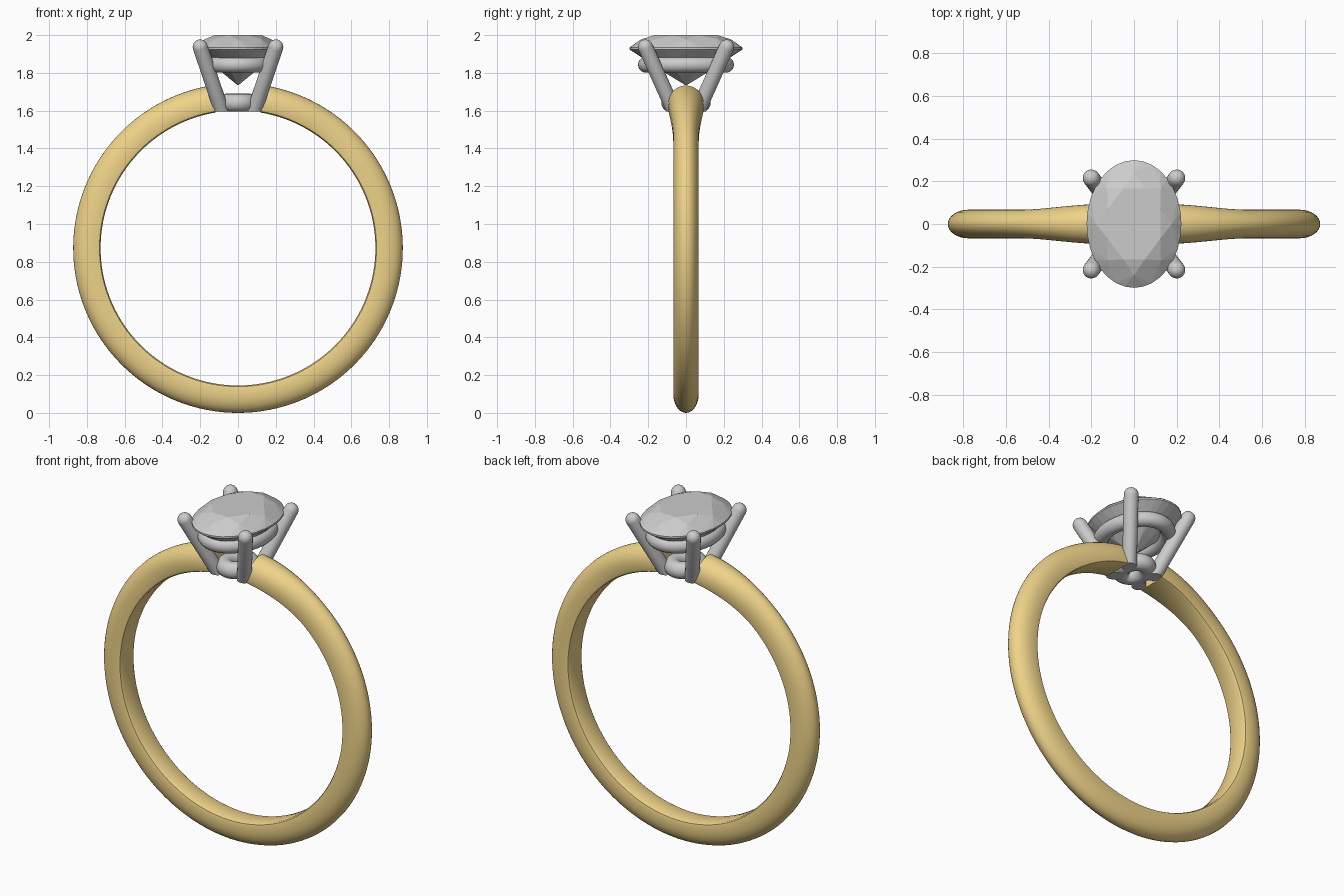
import bpy, bmesh
from math import sin, cos, pi
from mathutils import Vector

if "Cube" in bpy.data.objects:
    bpy.data.objects.remove(bpy.data.objects["Cube"])

FLOOR = 1.596   # underside of the setting, level with the finger hole

gold = bpy.data.materials.new("gold")
gold.diffuse_color = (0.86, 0.65, 0.25, 1)
gold.use_nodes = True
gold.node_tree.nodes["Principled BSDF"].inputs["Base Color"].default_value = gold.diffuse_color


def finish(name, bm, smooth=True, trim=False, mat=None):
    if trim:
        geom = bm.verts[:] + bm.edges[:] + bm.faces[:]
        cut = bmesh.ops.bisect_plane(bm, geom=geom, plane_co=(0, 0, FLOOR),
                                     plane_no=(0, 0, -1), clear_outer=True)
        edges = [e for e in cut["geom_cut"] if isinstance(e, bmesh.types.BMEdge)]
        if trim == "ring":
            bmesh.ops.bridge_loops(bm, edges=edges)
        else:
            bmesh.ops.contextual_create(bm, geom=edges)
    bmesh.ops.recalc_face_normals(bm, faces=bm.faces[:])
    me = bpy.data.meshes.new(name)
    bm.to_mesh(me)
    bm.free()
    ob = bpy.data.objects.new(name, me)
    bpy.context.collection.objects.link(ob)
    if mat:
        me.materials.append(mat)
    if smooth:
        bpy.ops.object.select_all(action='DESELECT')
        ob.select_set(True)
        bpy.context.view_layer.objects.active = ob
        bpy.ops.object.shade_smooth_by_angle(angle=0.6)
    return ob


def loft(rings, closed=False):
    bm = bmesh.new()
    vs = [[bm.verts.new(p) for p in r] for r in rings]
    n, m = len(vs), len(vs[0])
    for i in range(n if closed else n - 1):
        a, b = vs[i], vs[(i + 1) % n]
        for j in range(m):
            k = (j + 1) % m
            bm.faces.new((a[j], a[k], b[k], b[j]))
    if not closed:
        bm.faces.new(vs[0])
        bm.faces.new(vs[-1])
    return bm


# Band: domed profile swept round, flaring toward the setting, open at the top
CZ, R_IN, R_OUT = 0.8725, 0.7275, 0.8725
profile = [(-0.8, R_IN), (0.8, R_IN), (0.95, R_IN + 0.006), (1, R_IN + 0.02)]
for i in range(17):
    a = pi * i / 16
    profile.append((cos(a), 0.775 + (R_OUT - 0.775) * sin(a)))
profile.append((-1, R_IN + 0.02))
profile.append((-0.95, R_IN + 0.006))
rings = []
START, N = 0.165, 128
for i in range(N + 1):
    a = START + (2 * pi - 2 * START) * i / N
    d = min(a, 2 * pi - a)
    t = min(max((0.75 - d) / 0.58, 0), 1)
    w = 0.067 + 0.027 * t * t * (3 - 2 * t)
    rings.append([(r * sin(a), u * w, CZ + r * cos(a)) for u, r in profile])
finish("band", loft(rings), mat=gold)


# Oval wire rails of the setting
def oval_rail(name, rx, ry, z, r, trim=False):
    rings = []
    for i in range(64):
        a = 2 * pi * i / 64
        c = Vector((rx * cos(a), ry * sin(a), z))
        n = Vector((ry * cos(a), rx * sin(a), 0)).normalized()
        rings.append([c + n * r * cos(b) + Vector((0, 0, r * sin(b)))
                      for b in (2 * pi * j / 20 for j in range(20))])
    finish(name, loft(rings, True), trim=trim)


oval_rail("upper_rail", 0.158, 0.212, 1.843, 0.042)
oval_rail("lower_rail", 0.064, 0.083, 1.642, 0.048, trim="ring")

# Four splayed prongs with domed tips
PR = 0.04
for sx, side in ((-1, "left"), (1, "right")):
    for sy, face in ((-1, "front"), (1, "back")):
        tip = Vector((0.2 * sx, 0.215 * sy, 1.937))
        base = Vector((0.085 * sx, 0.062 * sy, 1.596))
        axis = (tip - base).normalized()
        u = axis.cross(Vector((0, 0, 1))).normalized()
        v = axis.cross(u)
        stations = [(base - axis * 0.06, PR)]
        stations += [(tip + axis * PR * sin(t), PR * cos(t))
                     for t in (pi / 2 * k / 6.3 for k in range(7))]
        rings = [[c + (u * cos(b) + v * sin(b)) * r
                  for b in (2 * pi * j / 24 for j in range(24))]
                 for c, r in stations]
        finish(f"{face}_{side}_prong", loft(rings), trim="solid")

# Oval brilliant stone: convex hull of its facet corners
bm = bmesh.new()
# (scale, height, corners, angular offset)
for s, z, n, off in ((0.6, 2.0, 8, 0.5), (0.8, 1.977, 8, 0), (1, 1.934, 32, 0),
                     (1, 1.924, 32, 0), (0.38, 1.797, 8, 0.5), (0.01, 1.735, 8, 0)):
    for i in range(n):
        a = 2 * pi * (i + off) / n
        bm.verts.new((0.222 * s * cos(a), 0.299 * s * sin(a), z))
hull = bmesh.ops.convex_hull(bm, input=bm.verts[:])
bmesh.ops.dissolve_limit(bm, angle_limit=0.01, verts=bm.verts[:], edges=bm.edges[:])
finish("oval_stone", bm, smooth=False)
